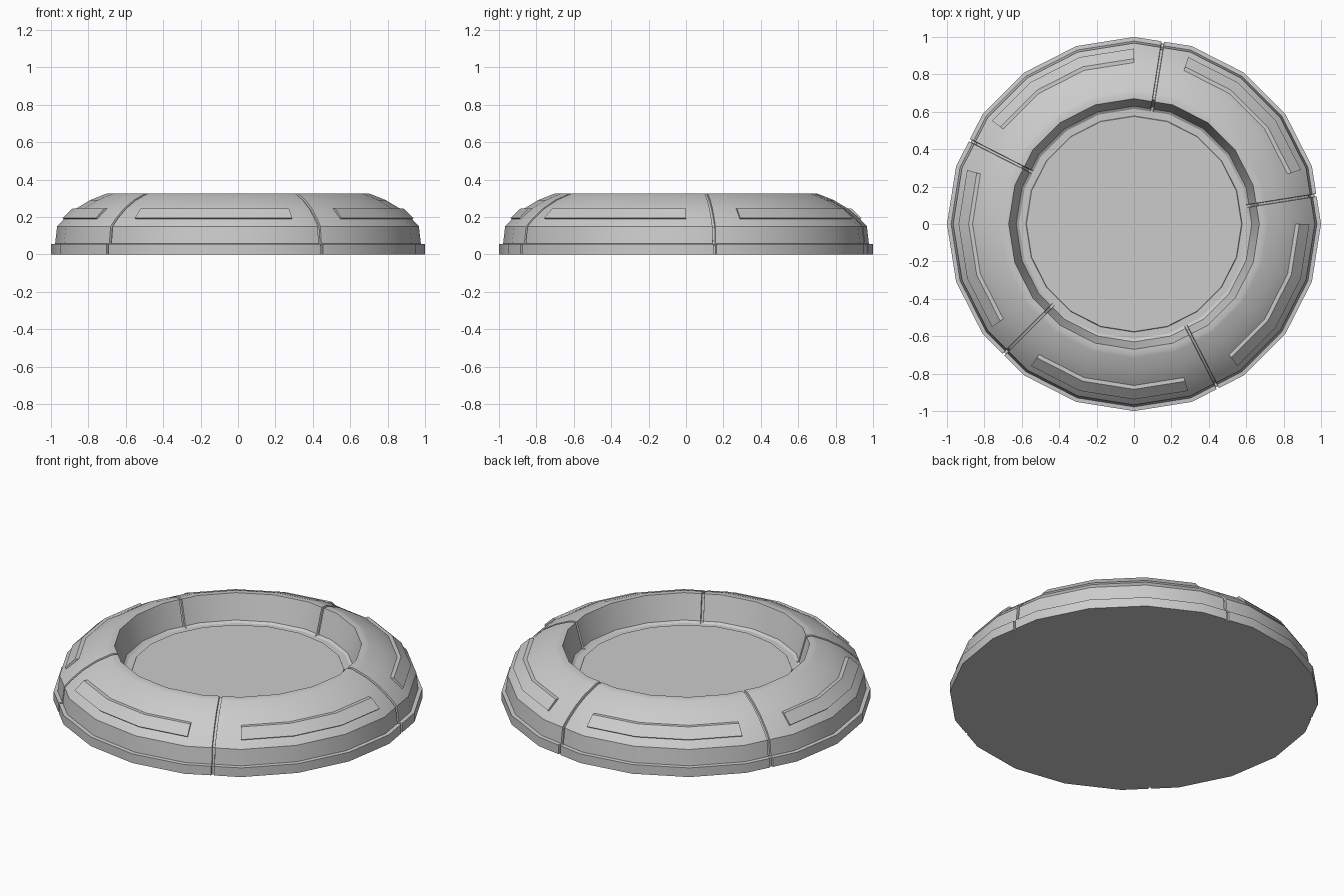
import bpy, bmesh
from math import sin, cos, radians, hypot
from mathutils import Vector

if "Cube" in bpy.data.objects:
    bpy.data.objects.remove(bpy.data.objects["Cube"])

SIDES, STEP = 20, 18


def make_object(name, bm):
    bmesh.ops.recalc_face_normals(bm, faces=bm.faces)
    me = bpy.data.meshes.new(name)
    bm.to_mesh(me)
    bm.free()
    ob = bpy.data.objects.new(name, me)
    bpy.context.collection.objects.link(ob)
    bpy.ops.object.select_all(action='DESELECT')
    ob.select_set(True)
    bpy.context.view_layer.objects.active = ob
    bpy.ops.object.shade_smooth_by_angle(angle=radians(25))
    return ob


def offset_profile(pts, d):
    # push the profile into the body to make the floor of a seam
    out = []
    for i, (r, z) in enumerate(pts):
        a, b = pts[max(i - 1, 0)], pts[min(i + 1, len(pts) - 1)]
        tr, tz = b[0] - a[0], b[1] - a[1]
        n = hypot(tr, tz)
        out.append((r - tz / n * d, z + tr / n * d if 0 < i < len(pts) - 1 else z))
    return out


def corner(pts, deg):
    a = radians(deg)
    return [(r * cos(a), r * sin(a), z) for r, z in pts]


def on_flat(pts, deg, t):
    # point on a flat side, t along the side from its middle
    a, k = radians(deg), cos(radians(STEP / 2))
    return [(r * k * cos(a) - t * sin(a), r * k * sin(a) + t * cos(a), z) for r, z in pts]


# Ring body: faceted lathe with five narrow seams
profile = [(1, 0), (1, .055), (.978, .057), (.967, .15), (.93, .19), (.865, .245),
           (.79, .29), (.715, .32), (.70, .325), (.67, .325), (.63, .18), (.615, .17)]
sunk = offset_profile(profile, .012)
columns = []
for i in range(SIDES):
    columns.append(corner(profile, i * STEP))
    if i % 4 == 0:
        mid = i * STEP + STEP / 2
        for pts, t in ((profile, -.008), (sunk, -.006), (sunk, .006), (profile, .008)):
            columns.append(on_flat(pts, mid, t))
bm = bmesh.new()
grid = [[bm.verts.new(p) for p in col] for col in columns]
for a, b in zip(grid, grid[1:] + grid[:1]):
    for j in range(len(profile) - 1):
        bm.faces.new((a[j], b[j], b[j + 1], a[j + 1]))
bm.faces.new([c[0] for c in grid])
bm.faces.new([c[-1] for c in grid])
make_object("ring_body", bm)

# Floor disc inside the ring
bm = bmesh.new()
bmesh.ops.create_cone(bm, cap_ends=True, segments=SIDES, radius1=.58, radius2=.575, depth=.012)
bmesh.ops.translate(bm, verts=bm.verts, vec=Vector((0, 0, .171)))
make_object("floor_disc", bm)

# Raised panels on the shoulder, one between each pair of seams
section = [(.925, .183), (.938, .195), (.884, .246), (.845, .246)]
for k in range(5):
    bm = bmesh.new()
    cols = [[bm.verts.new(p) for p in corner(section, 18 + 72 * k + STEP * i)] for i in range(4)]
    for a, b in zip(cols, cols[1:]):
        for j in range(4):
            n = (j + 1) % 4
            bm.faces.new((a[j], b[j], b[n], a[n]))
    bm.faces.new(cols[0])
    bm.faces.new(cols[-1])
    make_object(f"shoulder_panel_{k + 1}", bm)
